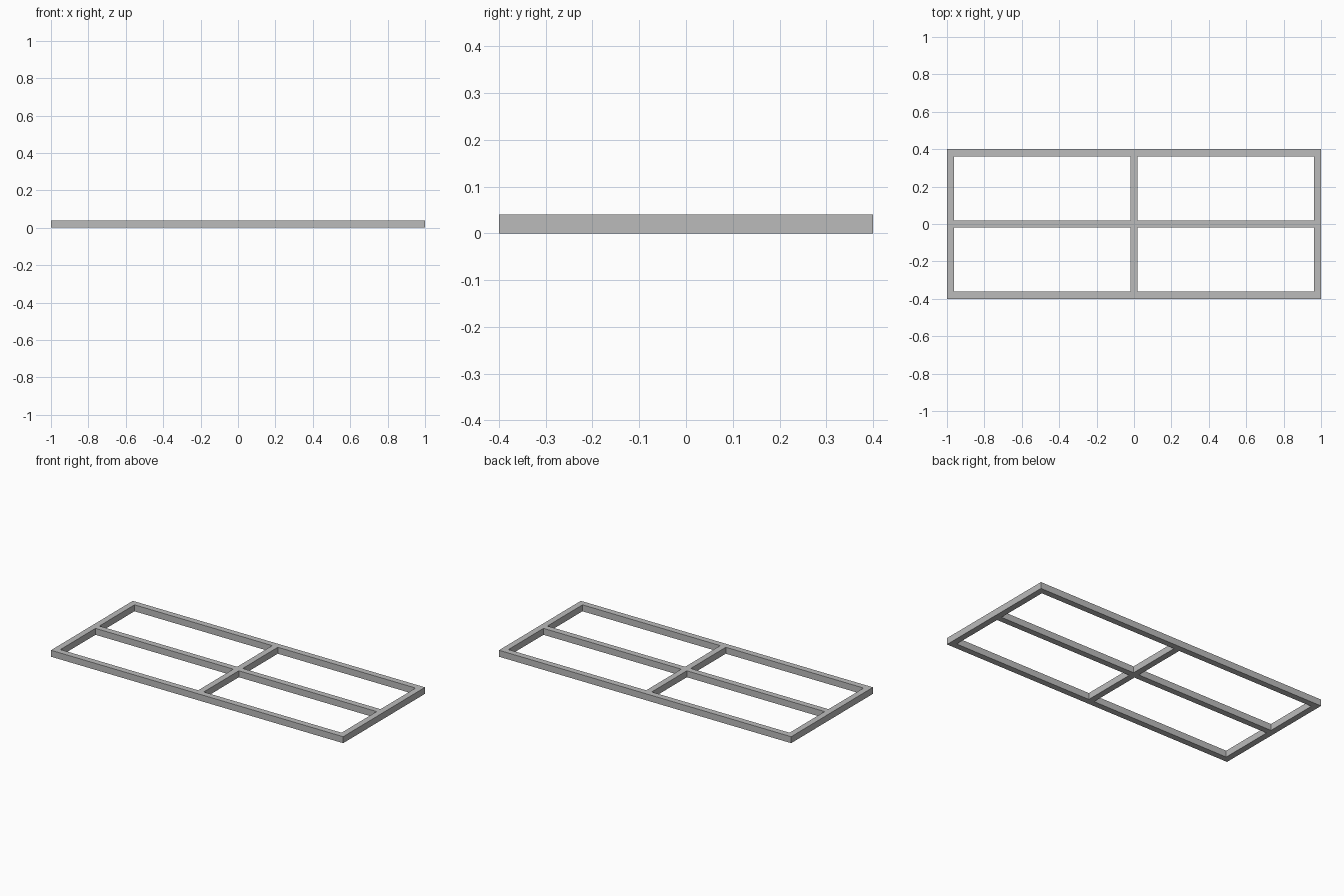
import bpy
import bmesh

cube = bpy.data.objects.get("Cube")
if cube:
    bpy.data.objects.remove(cube, do_unlink=True)

HALF_X, HALF_Y, HEIGHT = 1.0, 0.4, 0.04
RAIL = 0.038       # width of the outer rails
BAR = 0.019        # half width of the crossing bars

# Plain grey material
grey = bpy.data.materials.new("grey")
grey.use_nodes = True
colour = (0.5, 0.5, 0.5, 1.0)
grey.diffuse_color = colour
grey.node_tree.nodes["Principled BSDF"].inputs["Base Color"].default_value = colour


def cuts(half):
    """Positions of the rail and bar edges along one axis."""
    return [-half, -half + RAIL, -BAR, BAR, half - RAIL, half]


# Frame plan: a 5 x 5 grid of cells with the four panes left open
xs, ys = cuts(HALF_X), cuts(HALF_Y)
bm = bmesh.new()
verts = [[bm.verts.new((x, y, 0)) for y in ys] for x in xs]
for i in range(5):
    for j in range(5):
        if i % 2 and j % 2:
            continue
        bm.faces.new((verts[i][j], verts[i + 1][j],
                      verts[i + 1][j + 1], verts[i][j + 1]))

# Raise the plan into one solid frame
base = bm.faces[:]
raised = bmesh.ops.extrude_face_region(bm, geom=base, use_keep_orig=True)
top = [g for g in raised["geom"] if isinstance(g, bmesh.types.BMVert)]
bmesh.ops.translate(bm, verts=top, vec=(0, 0, HEIGHT))
bmesh.ops.recalc_face_normals(bm, faces=bm.faces[:])

mesh = bpy.data.meshes.new("window_frame")
bm.to_mesh(mesh)
bm.free()
mesh.materials.append(grey)
frame = bpy.data.objects.new("window_frame", mesh)
bpy.context.collection.objects.link(frame)
